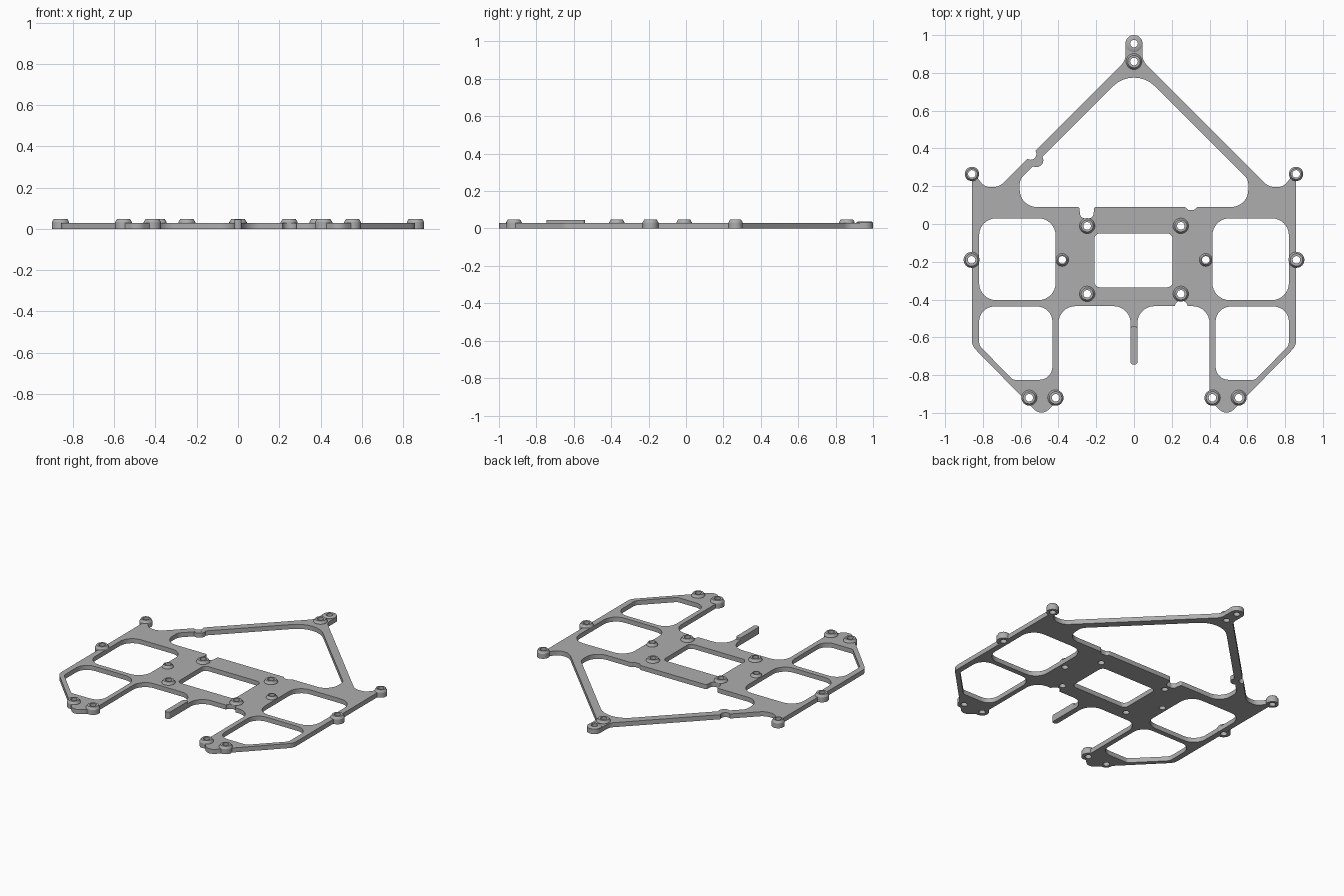
import bpy, bmesh, math
from mathutils import Vector

cube = bpy.data.objects.get("Cube")
if cube:
    bpy.data.objects.remove(cube, do_unlink=True)

THICK, HOLE = 0.03, 0.02

metal = bpy.data.materials.new("plain grey")
metal.use_nodes = True
grey = (0.42, 0.42, 0.42, 1)
metal.diffuse_color = grey
metal.node_tree.nodes["Principled BSDF"].inputs["Base Color"].default_value = grey


def fillet(corners, steps=8):
    """Round each (x, y, radius) corner of a closed outline."""
    out = []
    for i, (x, y, r) in enumerate(corners):
        p = Vector((x, y))
        a = (Vector(corners[i - 1][:2]) - p).normalized()
        b = (Vector(corners[(i + 1) % len(corners)][:2]) - p).normalized()
        if r == 0:
            out.append(p)
            continue
        half = a.angle(b) / 2
        centre = p + (a + b).normalized() * (r / math.sin(half))
        start = p + a * (r / math.tan(half)) - centre
        end = p + b * (r / math.tan(half)) - centre
        sweep = start.angle_signed(end)
        for k in range(steps + 1):
            t = -sweep * k / steps
            out.append(centre + Vector((start.x * math.cos(t) - start.y * math.sin(t),
                                        start.x * math.sin(t) + start.y * math.cos(t))))
    return out


def circle(x, y, r, n=32):
    return [Vector((x + r * math.cos(k * math.tau / n), y + r * math.sin(k * math.tau / n)))
            for k in range(n)]


def mirror(points):
    return [(-p[0],) + tuple(p[1:]) for p in reversed(points)]


def prisms(name, outlines, z0, z1):
    """One object made of upright prisms."""
    bm = bmesh.new()
    for pts in outlines:
        low = [bm.verts.new((p[0], p[1], z0)) for p in pts]
        high = [bm.verts.new((p[0], p[1], z1)) for p in pts]
        bm.faces.new(low)
        bm.faces.new(high)
        for i in range(len(pts)):
            bm.faces.new((low[i - 1], low[i], high[i], high[i - 1]))
    return finish(name, bm)


def finish(name, bm):
    bmesh.ops.recalc_face_normals(bm, faces=bm.faces)
    mesh = bpy.data.meshes.new(name)
    bm.to_mesh(mesh)
    bm.free()
    mesh.materials.append(metal)
    ob = bpy.data.objects.new(name, mesh)
    bpy.context.collection.objects.link(ob)
    return ob


def combine(target, tool, operation):
    mod = target.modifiers.new(tool.name, "BOOLEAN")
    mod.operation, mod.object, mod.solver = operation, tool, "EXACT"
    mod.use_self = operation == "UNION"
    tool.hide_render = True
    tool.hide_set(True)


# Plate outline, right half mirrored to the left
half = [(0.045, 1.0, 0.044), (0.045, 0.865, 0.07), (0.715, 0.195, 0.08),
        (0.79, 0.195, 0.06), (0.845, 0.265, 0), (0.858, 0.265, 0),
        (0.858, -0.645, 0.07), (0.49, -1.02, 0.05), (0.40, -0.93, 0),
        (0.40, -0.435, 0.09), (0.018, -0.435, 0.09), (0.018, -0.745, 0.015)]
plate = prisms("frame_plate", [fillet(half + mirror(half))], 0, THICK)

# Windows through the plate
opening = [(0, 0.84, 0.157), (0.605, 0.235, 0.06), (0.605, 0.09, 0.09),
           (0.335, 0.09, 0.01), (0.32, 0.075, 0.01), (0.285, 0.075, 0.01), (0.27, 0.09, 0.01),
           (-0.21, 0.09, 0.01), (-0.217, 0.03, 0.025), (-0.283, 0.03, 0.025), (-0.29, 0.09, 0.01),
           (-0.605, 0.09, 0.09), (-0.605, 0.235, 0.06)]
middle = [(0.205, -0.05, 0.03), (0.205, -0.335, 0.03), (-0.21, -0.335, 0.03), (-0.21, -0.05, 0.03)]
upper = [(0.415, 0.03, 0.09), (0.82, 0.03, 0.09), (0.82, -0.403, 0.09), (0.415, -0.403, 0.09)]
lower = [(0.432, -0.437, 0.08), (0.82, -0.437, 0.08), (0.82, -0.643, 0.05),
         (0.64, -0.825, 0.03), (0.432, -0.825, 0.07)]
windows = [opening, middle, upper, lower, mirror(upper), mirror(lower)]
window_cutter = prisms("window_cutter", [fillet(w) for w in windows], -0.1, 0.1)
combine(plate, window_cutter, "DIFFERENCE")

# Screw positions: x, y, radius, top height
side = [(0.858, 0.265, 0.038, 0.048), (0.86, -0.19, 0.042, 0.048), (0.38, -0.19, 0.034, 0.048),
        (0.248, -0.01, 0.041, 0.048), (0.248, -0.37, 0.041, 0.048),
        (0.555, -0.92, 0.041, 0.048), (0.415, -0.92, 0.042, 0.048)]
screws = side + mirror(side) + [(0, 0.86, 0.042, 0.048), (0, 0.955, 0.044, 0.038)]

# Round pads under the screws, and the bulge on the left brace
pads = [circle(x, y, r) for x, y, r, top in screws]
pads.append(circle(-0.517, 0.338, 0.037))
combine(plate, prisms("pads", pads, 0.0003, THICK - 0.0003), "UNION")

# Screw holes, front edge notch and brace notch
holes = [circle(x, y, HOLE) for x, y, r, top in screws]
holes += [circle(0.25, -0.44, 0.035), circle(-0.547, 0.37, 0.03)]
combine(plate, prisms("hole_cutter", holes, -0.1, 0.1), "DIFFERENCE")

# Bake the cuts, then drop the helpers
bpy.context.view_layer.update()
graph = bpy.context.evaluated_depsgraph_get()
baked = bpy.data.meshes.new_from_object(plate.evaluated_get(graph))
helpers = [m.object for m in plate.modifiers]
plate.modifiers.clear()
plate.data = baked
for ob in helpers:
    bpy.data.objects.remove(ob, do_unlink=True)

# Tapered raised collars around the holes
bm = bmesh.new()
for x, y, r, top in screws:
    section = [(HOLE, THICK - 0.004), (r, THICK - 0.004), (r, THICK + 0.003),
               (r - 0.009, top), (HOLE, top)]
    rings = [[bm.verts.new((p.x, p.y, z)) for p in circle(x, y, radius)]
             for radius, z in section]
    for i in range(len(rings)):
        a, b = rings[i - 1], rings[i]
        for k in range(len(a)):
            bm.faces.new((a[k - 1], a[k], b[k], b[k - 1]))
collars = finish("screw_collars", bm)

# Raised rib on the front stem
rib_outline = [(0.018, -0.54, 0.015), (0.018, -0.745, 0.015),
               (-0.018, -0.745, 0.015), (-0.018, -0.54, 0.015)]
rib = prisms("stem_rib", [fillet(rib_outline)], THICK - 0.004, 0.045)

# Smooth curved walls, crisp edges
bpy.ops.object.select_all(action="DESELECT")
for ob in (plate, collars, rib):
    ob.select_set(True)
bpy.context.view_layer.objects.active = plate
bpy.ops.object.shade_smooth_by_angle(angle=math.radians(30))
